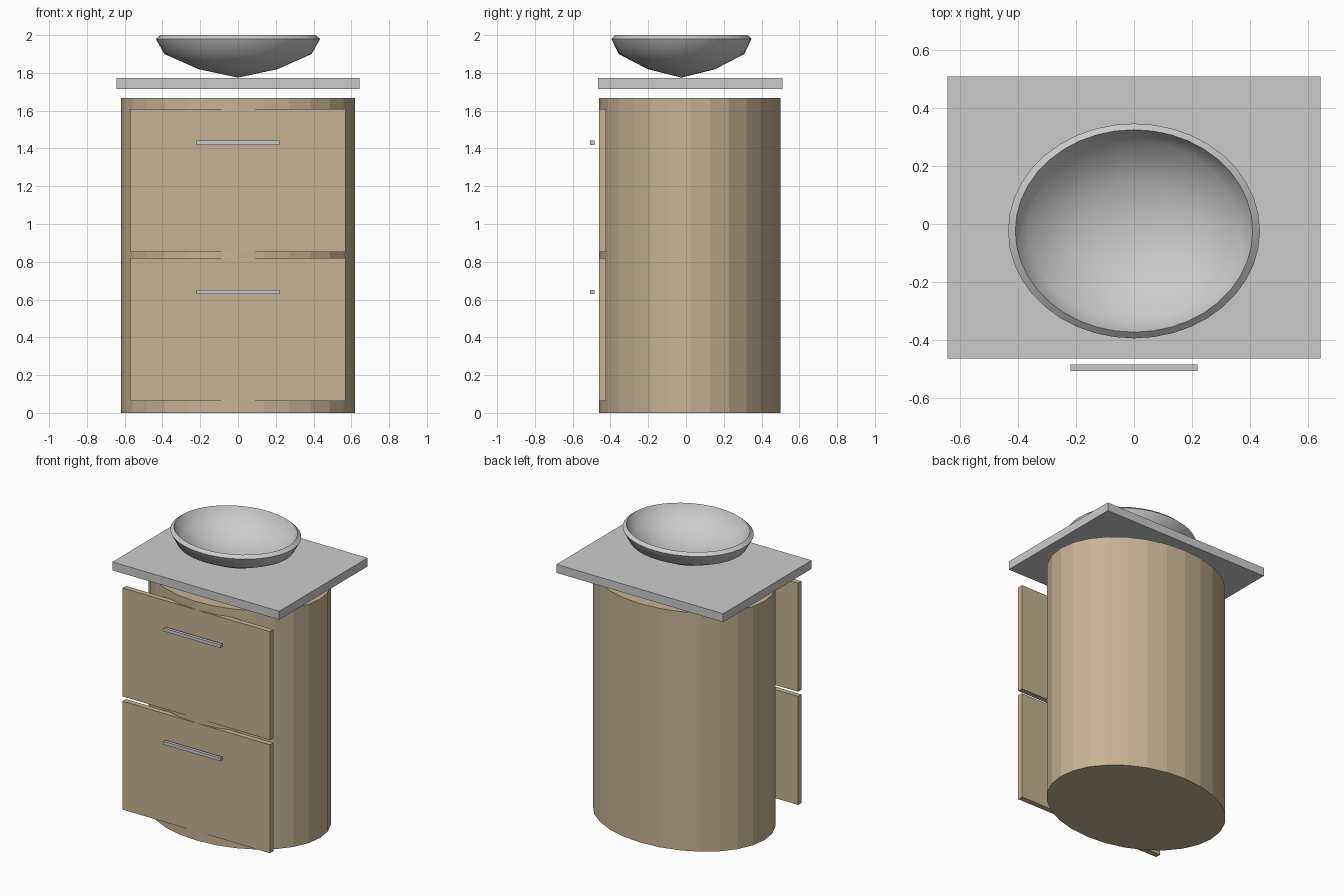
import bpy, bmesh, math

if "Cube" in bpy.data.objects:
    bpy.data.objects.remove(bpy.data.objects["Cube"])

wood = bpy.data.materials.new("wood")
wood.diffuse_color = (0.57, 0.45, 0.30, 1)
wood.use_nodes = True
wood.node_tree.nodes["Principled BSDF"].inputs["Base Color"].default_value = wood.diffuse_color


def add_object(name, bm, mat=None):
    bmesh.ops.recalc_face_normals(bm, faces=bm.faces)
    mesh = bpy.data.meshes.new(name)
    bm.to_mesh(mesh)
    bm.free()
    obj = bpy.data.objects.new(name, mesh)
    bpy.context.collection.objects.link(obj)
    if mat:
        mesh.materials.append(mat)
    return obj


def box(name, x, y, z, mat=None):
    bm = bmesh.new()
    bmesh.ops.create_cube(bm, size=1)
    for v in bm.verts:
        v.co = [(a + b) / 2 + c * (b - a) for c, (a, b) in zip(v.co, (x, y, z))]
    return add_object(name, bm, mat)


def lathe(name, profile, n, centre, y_scale, mat=None):
    """Turn an (r, z) profile around z; y_scale makes it elliptical."""
    bm = bmesh.new()
    rings = []
    for r, z in profile:
        count = n if r > 0 else 1
        rings.append([bm.verts.new((r * math.cos(2 * math.pi * i / n),
                                    centre + y_scale * r * math.sin(2 * math.pi * i / n), z))
                      for i in range(count)])
    for a, b in zip(rings, rings[1:]):
        for i in range(n):
            j = (i + 1) % n
            loop = [a[i % len(a)], a[j % len(a)], b[j % len(b)], b[i % len(b)]]
            bm.faces.new(list(dict.fromkeys(loop)))
    for ring in (rings[0], rings[-1]):
        if len(ring) > 1:
            bm.faces.new(ring)
    return add_object(name, bm, mat)


# Oval cabinet with flat facets
lathe("cabinet_body", [(0.62, 0), (0.62, 1.667)], 28, 0.02, 0.48 / 0.62, wood)

# Two drawer fronts with bar handles
for label, z0, zh in (("lower", 0.063, 0.64), ("upper", 0.853, 1.43)):
    box(label + "_drawer_front", (-0.57, 0.57), (-0.46, -0.423), (z0, z0 + 0.757), wood)
    box(label + "_handle", (-0.22, 0.22), (-0.507, -0.485), (zh - 0.011, zh + 0.011))

# Countertop slab
box("countertop", (-0.644, 0.644), (-0.465, 0.51), (1.715, 1.774))

# Oval vessel basin: outside, rim, inside
basin = lathe("basin", [(0, 1.775), (0.21, 1.82), (0.39, 1.90), (0.435, 1.98), (0.41, 2.0),
                        (0.365, 1.915), (0.195, 1.84), (0, 1.797)], 40, -0.024, 0.371 / 0.435)
bpy.context.view_layer.objects.active = basin
basin.select_set(True)
bpy.ops.object.shade_smooth_by_angle(angle=math.radians(40))
